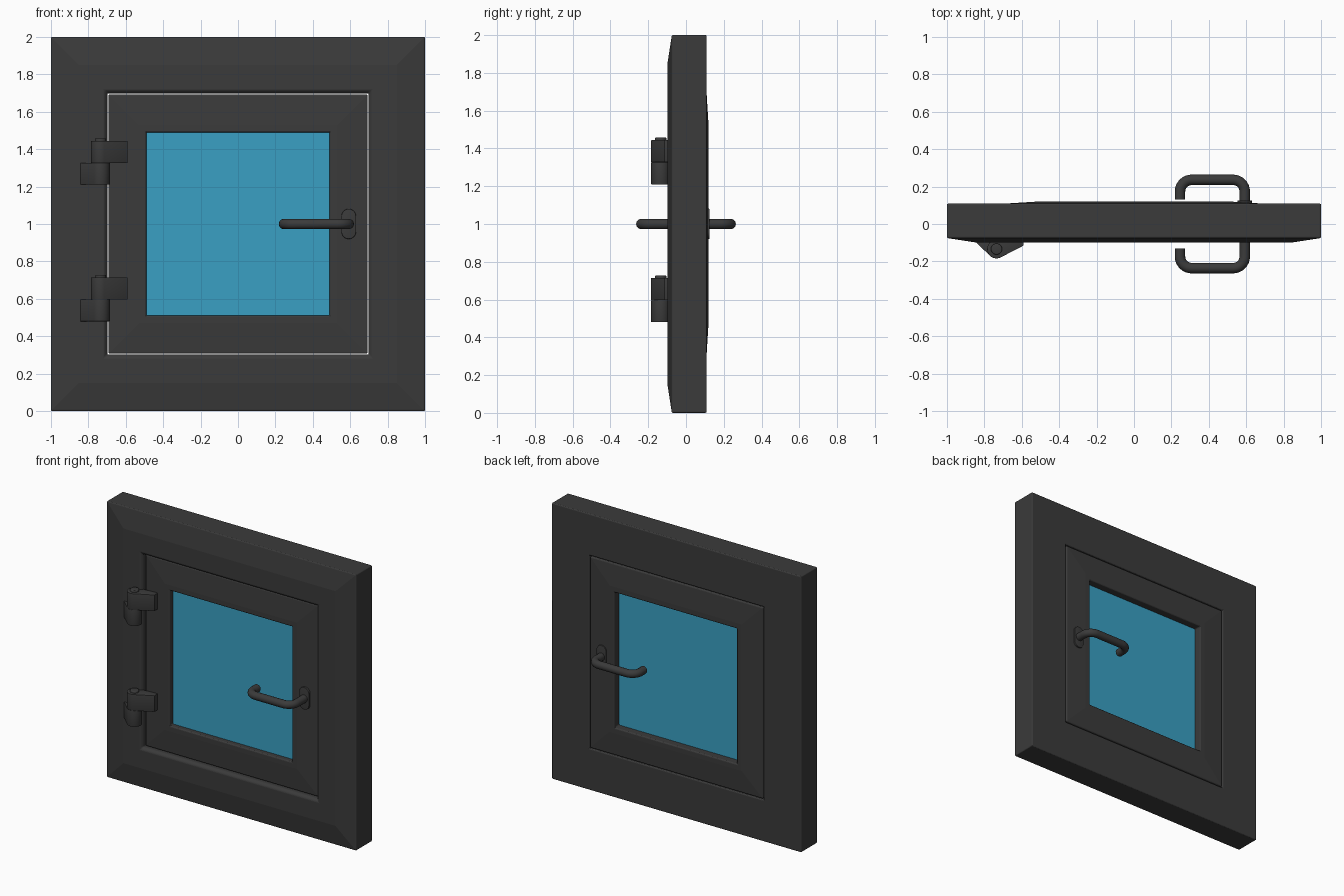
import bpy, bmesh, math
from mathutils.geometry import convex_hull_2d

if "Cube" in bpy.data.objects:
    bpy.data.objects.remove(bpy.data.objects["Cube"])


def material(name, rgb):
    m = bpy.data.materials.new(name)
    m.diffuse_color = (*rgb, 1)
    m.use_nodes = True
    m.node_tree.nodes["Principled BSDF"].inputs["Base Color"].default_value = m.diffuse_color
    return m


DARK = material("dark_grey", (0.043, 0.043, 0.043))
GLASS = material("blue_glass", (0.042, 0.352, 0.55))


def finish(name, data, mat, bevel=0.0, smooth=35):
    ob = bpy.data.objects.new(name, data)
    bpy.context.collection.objects.link(ob)
    data.materials.append(mat)
    if bevel:
        b = ob.modifiers.new("soft_edges", 'BEVEL')
        b.width, b.segments = bevel, 3
        b.limit_method, b.angle_limit = 'ANGLE', math.radians(35)
    bpy.ops.object.select_all(action='DESELECT')
    ob.select_set(True)
    bpy.context.view_layer.objects.active = ob
    bpy.ops.object.convert(target='MESH')
    bpy.ops.object.shade_smooth_by_angle(angle=math.radians(smooth))
    return bpy.context.view_layer.objects.active


def to_mesh(bm, name):
    bmesh.ops.recalc_face_normals(bm, faces=bm.faces)
    me = bpy.data.meshes.new(name)
    bm.to_mesh(me)
    bm.free()
    return me


def square_ring(name, profile, bevel):
    """Sweep a (half size, y) profile around a square centred at z = 1."""
    bm = bmesh.new()
    loops = [[bm.verts.new((sx * d, y, 1 + sz * d)) for d, y in profile]
             for sx, sz in ((1, 1), (-1, 1), (-1, -1), (1, -1))]
    n = len(profile)
    for i in range(4):
        a, b = loops[i], loops[(i + 1) % 4]
        for j in range(n):
            k = (j + 1) % n
            bm.faces.new((a[j], a[k], b[k], b[j]))
    return finish(name, to_mesh(bm, name), DARK, bevel, smooth=1)


def circle(cx, cy, r, n=32):
    return [(cx + r * math.cos(2 * math.pi * i / n), cy + r * math.sin(2 * math.pi * i / n))
            for i in range(n)]


def prism(name, pts, lo, hi, place, mat, bevel=0.0):
    """Extrude the convex outline of pts from lo to hi."""
    outline = [pts[i] for i in convex_hull_2d(pts)]
    bm = bmesh.new()
    a = [bm.verts.new(place(u, v, lo)) for u, v in outline]
    b = [bm.verts.new(place(u, v, hi)) for u, v in outline]
    bm.faces.new(a)
    bm.faces.new(b)
    for i in range(len(a)):
        j = (i + 1) % len(a)
        bm.faces.new((a[i], a[j], b[j], b[i]))
    return finish(name, to_mesh(bm, name), mat, bevel)


def up(u, v, w):
    return (u, v, w)


def deep(u, v, w):
    return (u, w, v)


# Outer frame, sash and glass
square_ring("outer_frame", [(1, 0.109), (1, -0.075), (0.85, -0.098), (0.714, -0.098),
                            (0.699, -0.082), (0.699, 0.109)], 0.007)
square_ring("window_sash", [(0.693, 0.109), (0.693, -0.07), (0.53, -0.082), (0.49, -0.082),
                            (0.49, 0.119), (0.53, 0.119)], 0.008)
prism("glass_pane", [(-0.492, 0.508), (0.492, 0.508), (0.492, 1.492), (-0.492, 1.492)],
      -0.045, 0.065, deep, GLASS)

# Handles with back plates, front and back
for side, s, base in (("front", -1, 0.06), ("back", 1, 0.095)):
    x0, x1, y1, r = 0.246, 0.592, 0.236, 0.062
    path = [(x1, base)]
    for cx, start in ((x1 - r, 0), (x0 + r, 90)):
        for i in range(9):
            t = math.radians(start + 90 * i / 8)
            path.append((cx + r * math.cos(t), y1 - r + r * math.sin(t)))
    path.append((x0, 0.132))
    cu = bpy.data.curves.new(side + "_handle", 'CURVE')
    cu.dimensions = '3D'
    cu.bevel_depth, cu.bevel_resolution, cu.use_fill_caps = 0.028, 5, True
    sp = cu.splines.new('POLY')
    sp.points.add(len(path) - 1)
    for p, (x, y) in zip(sp.points, path):
        p.co = (x, s * y, 1, 1)
    finish(side + "_handle", cu, DARK)
    lo, hi = (-0.09, -0.06) if s < 0 else (0.1, 0.125)
    prism(side + "_handle_plate", circle(0.592, 0.959, 0.039) + circle(0.592, 1.042, 0.039),
          lo, hi, deep, DARK, 0.003)

# Two hinges: sash leaf above, frame leaf below, pin through both
HX, HY, HR = -0.735, -0.134, 0.05
for label, z in (("upper", 1.327), ("lower", 0.597)):
    prism(label + "_hinge_sash_leaf", circle(HX, HY, HR) + [(-0.59, -0.115), (-0.59, -0.074)],
          z, z + 0.117, up, DARK, 0.001)
    prism(label + "_hinge_frame_leaf", circle(HX, HY, HR) + [(-0.843, -0.1), (-0.843, -0.085)],
          z - 0.117, z, up, DARK, 0.001)
    prism(label + "_hinge_pin", circle(HX, HY, 0.03), z - 0.11, z + 0.131, up, DARK, 0.006)
